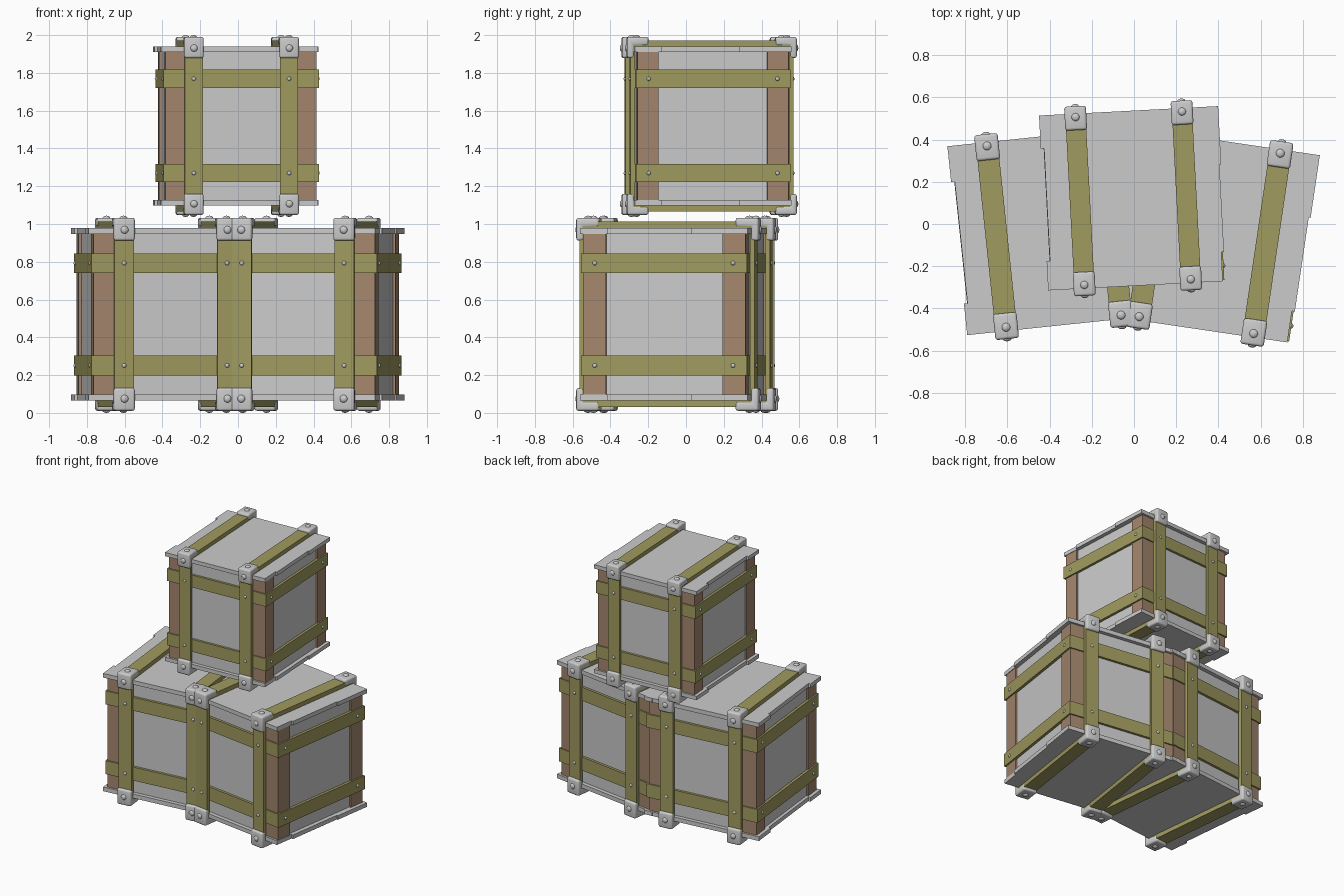
import bpy, bmesh
from math import radians, pi
from mathutils import Matrix, Vector

if "Cube" in bpy.data.objects:
    bpy.data.objects.remove(bpy.data.objects["Cube"])


def material(name, rgb):
    m = bpy.data.materials.new(name)
    m.diffuse_color = (*rgb, 1)
    m.use_nodes = True
    m.node_tree.nodes["Principled BSDF"].inputs["Base Color"].default_value = m.diffuse_color
    return m


OLIVE = material("olive_paint", (0.35, 0.325, 0.115))
BROWN = material("brown_wood", (0.37, 0.24, 0.155))
SIGNS = (-1, 1)
parts = []          # (name, mesh, smooth) shared by all crates


def finish(name, bm, mat=None, smooth=False):
    bmesh.ops.recalc_face_normals(bm, faces=bm.faces)
    me = bpy.data.meshes.new(name)
    bm.to_mesh(me)
    bm.free()
    if mat:
        me.materials.append(mat)
    parts.append((name, me, smooth))


def add_box(bm, center, size):
    bmesh.ops.create_cube(bm, size=1, matrix=Matrix.Translation(center) @ Matrix.Diagonal((*size, 1)))


def add_prism(bm, pts, lo, hi, place):
    """Extrude a 2D outline; place(u, v, w) gives the 3D point."""
    rows = [[bm.verts.new(place(u, v, w)) for u, v in pts] for w in (lo, hi)]
    n = len(pts)
    for r in rows:
        bm.faces.new(r)
    for i in range(n):
        j = (i + 1) % n
        bm.faces.new((rows[0][i], rows[0][j], rows[1][j], rows[1][i]))


def add_ring(bm, outer, inner, lo, hi, place):
    """Rectangular band with half sizes outer and inner."""
    quad = ((-1, -1), (1, -1), (1, 1), (-1, 1))
    loops = [[bm.verts.new(place(su * h[0], sv * h[1], w)) for su, sv in quad]
             for h, w in ((outer, lo), (outer, hi), (inner, hi), (inner, lo))]
    for a, b in zip(loops, loops[1:] + loops[:1]):
        for i in range(4):
            j = (i + 1) % 4
            bm.faces.new((a[i], a[j], b[j], b[i]))


def add_rivet(bm, pos, normal, r, h):
    rot = Vector((0, 0, 1)).rotation_difference(Vector(normal)).to_matrix().to_4x4()
    bmesh.ops.create_uvsphere(bm, u_segments=14, v_segments=8, radius=1,
                              matrix=Matrix.Translation(pos) @ rot @ Matrix.Diagonal((r, r, h, 1)))


STRAP_X, BAND_Z = 0.274, 0.271

# inner panels
bm = bmesh.new()
add_box(bm, (0, 0, 0), (0.84, 0.84, 0.86))
finish("panel_box", bm)

# corner posts
bm = bmesh.new()
for sx in SIGNS:
    for sy in SIGNS:
        add_box(bm, (sx * 0.373, sy * 0.373, 0), (0.122, 0.122, 0.86))
finish("corner_posts", bm, BROWN)

# lid and base boards with uneven plank ends
outline = [(-0.461, -0.45), (0.438, -0.45), (0.438, -0.3), (0.452, -0.3), (0.452, 0.15),
           (0.461, 0.15), (0.461, 0.45), (-0.461, 0.45), (-0.461, 0.28), (-0.444, 0.28),
           (-0.444, -0.3), (-0.461, -0.3)]
for name, s in (("lid", 1), ("base", -1)):
    bm = bmesh.new()
    add_prism(bm, outline, s * 0.425, s * 0.457, lambda u, v, w: (u, v, w))
    finish(name, bm)

# horizontal bands around the sides
bm = bmesh.new()
for s in SIGNS:
    add_ring(bm, (0.446, 0.444), (0.425, 0.425), s * BAND_Z - 0.052, s * BAND_Z + 0.052,
             lambda u, v, w: (u, v, w))
finish("side_bands", bm, OLIVE)

# vertical straps wrapping front, top, back and bottom
bm = bmesh.new()
for s in SIGNS:
    add_ring(bm, (0.468, 0.49), (0.442, 0.455), s * STRAP_X - 0.052, s * STRAP_X + 0.052,
             lambda u, v, w: (w, u, v))
finish("vertical_straps", bm, OLIVE)

# rounded metal brackets on the strap corners
ell = [(0.488, 0.511), (0.365, 0.511), (0.365, 0.462), (0.448, 0.462), (0.448, 0.39), (0.488, 0.39)]
bm = bmesh.new()
for sx in SIGNS:
    for sy in SIGNS:
        for sz in SIGNS:
            add_prism(bm, [(u * sy, v * sz) for u, v in ell],
                      sx * STRAP_X - 0.056, sx * STRAP_X + 0.056, lambda u, v, w: (w, u, v))
bmesh.ops.recalc_face_normals(bm, faces=bm.faces)
bmesh.ops.bevel(bm, geom=bm.edges[:], offset=0.013, segments=3, profile=0.5, affect='EDGES')
finish("corner_brackets", bm, None, True)

# rivets on brackets, straps and bands
bm = bmesh.new()
for sx in SIGNS:
    for sy in SIGNS:
        for sz in SIGNS:
            add_rivet(bm, (sx * STRAP_X, sy * 0.432, sz * 0.509), (0, 0, sz), 0.021, 0.013)
            add_rivet(bm, (sx * STRAP_X, sy * 0.486, sz * 0.447), (0, sy, 0), 0.021, 0.013)
            add_rivet(bm, (sx * STRAP_X, sy * 0.467, sz * BAND_Z), (0, sy, 0), 0.012, 0.01)
            add_rivet(bm, (sx * 0.445, sy * 0.37, sz * BAND_Z), (sx, 0, 0), 0.012, 0.01)
finish("rivets", bm, None, True)

# three stacked crates: name, centre, turn, scale
crates = (("left_crate", (-0.379, -0.031, 0.522), 6, 1),
          ("right_crate", (0.359, -0.052, 0.522), -8.4, 1),
          ("top_crate", (-0.004, 0.122, 1.519), 3, 0.922))
for crate, loc, turn, scale in crates:
    for name, me, smooth in parts:
        ob = bpy.data.objects.new(f"{crate}_{name}", me)
        bpy.context.collection.objects.link(ob)
        ob.location = loc
        ob.rotation_euler.z = radians(turn)
        ob.scale = (scale,) * 3
        if smooth and crate == "left_crate":
            bpy.ops.object.select_all(action='DESELECT')
            ob.select_set(True)
            bpy.context.view_layer.objects.active = ob
            bpy.ops.object.shade_smooth_by_angle(angle=radians(40))
